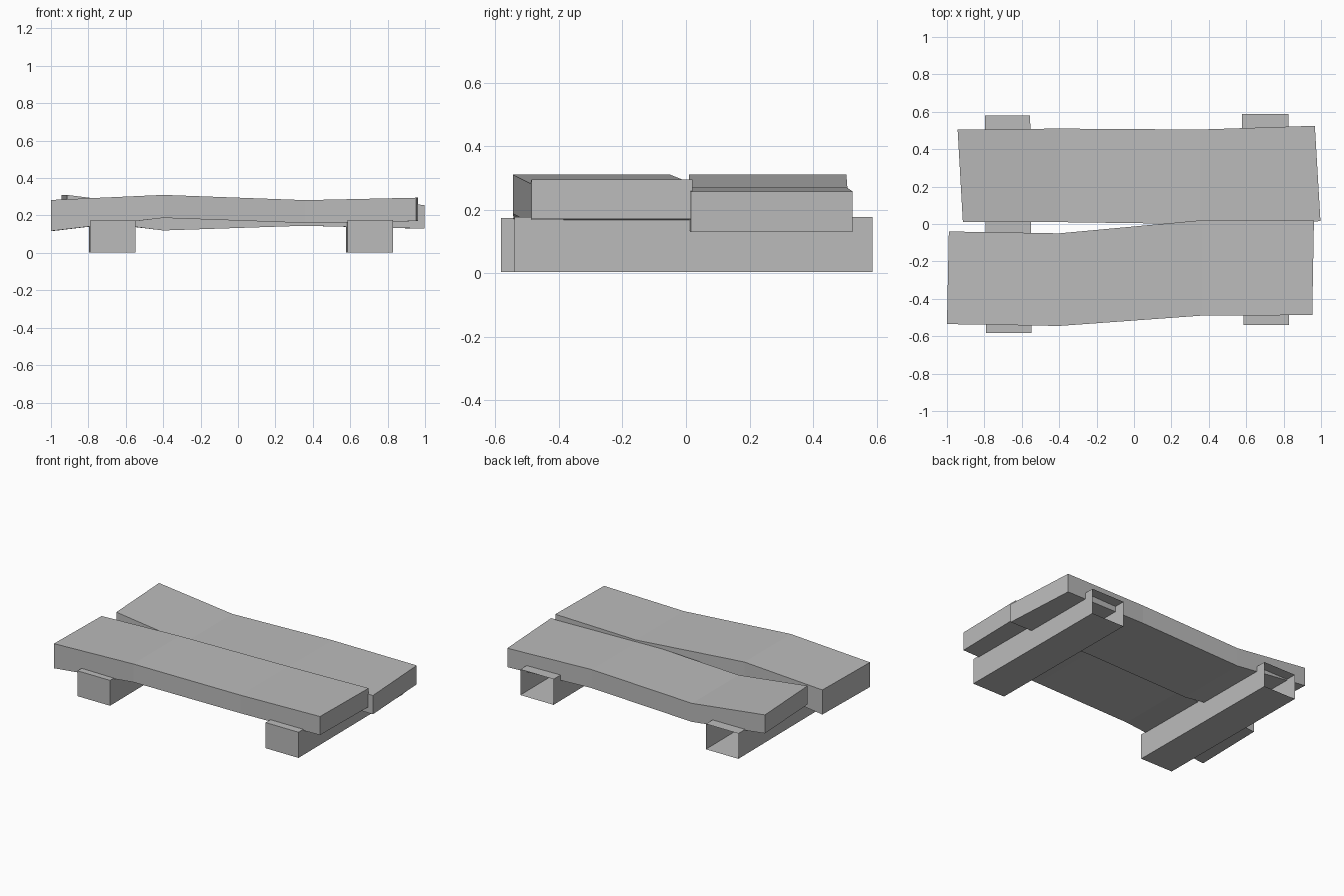
import bpy
import bmesh

if "Cube" in bpy.data.objects:
    bpy.data.objects.remove(bpy.data.objects["Cube"], do_unlink=True)

wood = bpy.data.materials.new("weathered grey")
wood.use_nodes = True
GREY = (0.5, 0.5, 0.5, 1)
wood.diffuse_color = GREY
wood.node_tree.nodes["Principled BSDF"].inputs["Base Color"].default_value = GREY


def loft(name, sections, open_end=False):
    """Join four-cornered cross-sections into a flat-shaded beam."""
    mesh = bpy.data.meshes.new(name)
    bm = bmesh.new()
    rings = [[bm.verts.new(p) for p in s] for s in sections]
    for a, b in zip(rings, rings[1:]):
        for i in range(4):
            j = (i + 1) % 4
            bm.faces.new((a[i], a[j], b[j], b[i]))
    bm.faces.new(rings[0][::-1])
    last = bm.faces.new(rings[-1])
    bmesh.ops.recalc_face_normals(bm, faces=bm.faces)
    if open_end:
        bmesh.ops.delete(bm, geom=[last], context='FACES_ONLY')
    bm.to_mesh(mesh)
    bm.free()
    mesh.materials.append(wood)
    obj = bpy.data.objects.new(name, mesh)
    bpy.context.collection.objects.link(obj)


def plank(name, stations):
    """Each station: x at front edge, x at back edge, y range, z range."""
    loft(name, [[(xf, y0, z0), (xb, y1, z0), (xb, y1, z1), (xf, y0, z1)]
                for xf, xb, y0, y1, z0, z1 in stations])


def runner(name, stations):
    """Each station: y, x range, z range; the back end is left open."""
    loft(name, [[(x0, y, z0), (x1, y, z0), (x1, y, z1), (x0, y, z1)]
                for y, x0, x1, z0, z1 in stations], open_end=True)


# Warped boards
plank("front_plank", [
    (-1.0, -0.99, -0.535, -0.04, 0.117, 0.283),
    (-0.4, -0.4, -0.545, -0.05, 0.187, 0.31),
    (0.36, 0.36, -0.49, 0.02, 0.16, 0.282),
    (0.953, 0.962, -0.487, 0.02, 0.17, 0.295)])
plank("back_plank", [
    (-0.915, -0.943, 0.01, 0.505, 0.185, 0.31),
    (-0.4, -0.4, 0.01, 0.51, 0.12, 0.245),
    (0.35, 0.35, 0.0, 0.505, 0.145, 0.27),
    (0.997, 0.967, 0.015, 0.525, 0.13, 0.257)])

# Supporting runners
runner("left_end_runner", [
    (-0.583, -0.79, -0.547, 0.003, 0.174),
    (0.58, -0.797, -0.555, 0.003, 0.174)])
runner("right_end_runner", [
    (-0.54, 0.585, 0.83, 0.003, 0.176),
    (0.588, 0.577, 0.825, 0.003, 0.176)])
